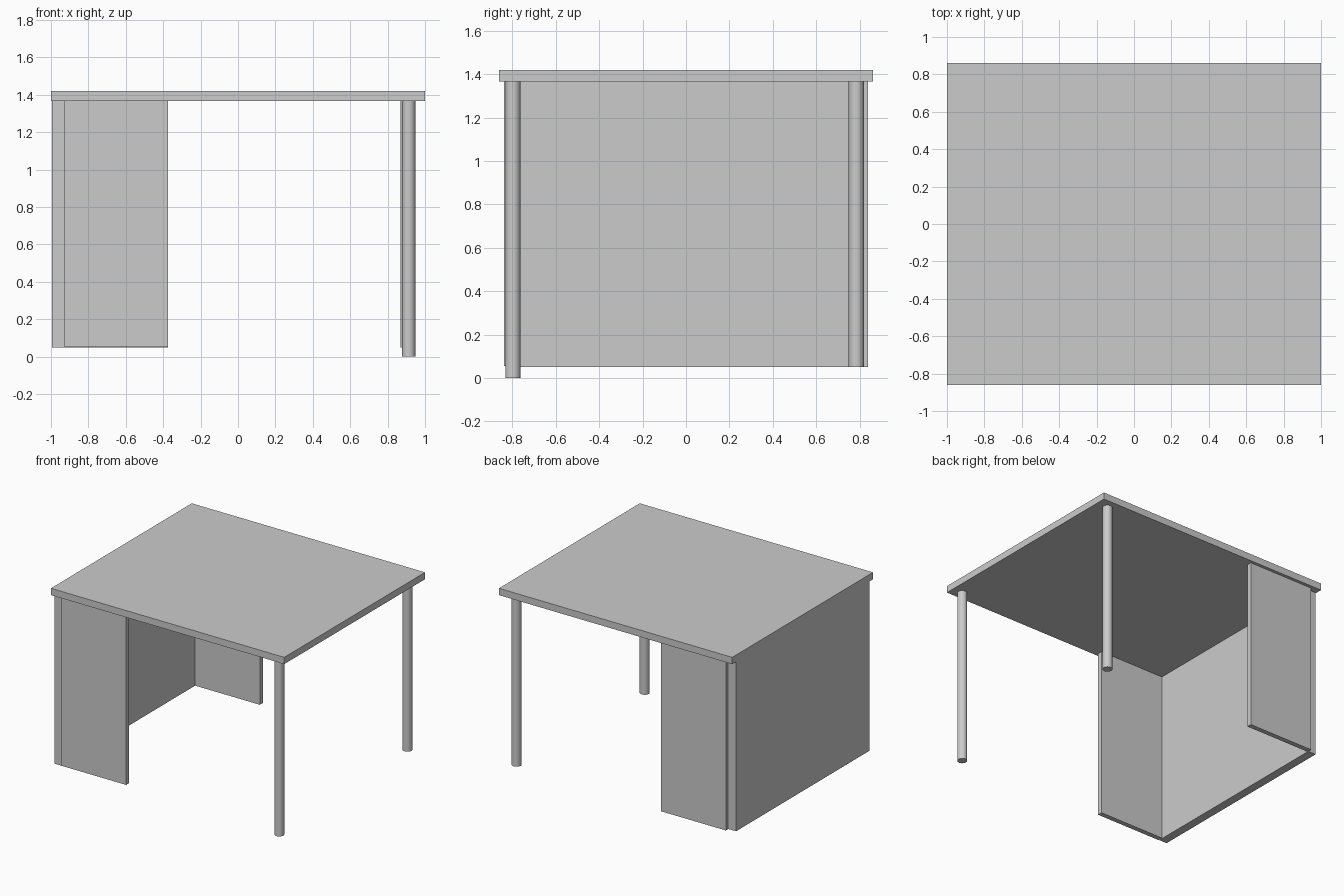
import bpy
import math

if "Cube" in bpy.data.objects:
    bpy.data.objects.remove(bpy.data.objects["Cube"])


def box(name, x, y, z):
    """Box from (min, max) ranges on each axis."""
    bpy.ops.mesh.primitive_cube_add(
        size=1, location=[(a + b) / 2 for a, b in (x, y, z)])
    ob = bpy.context.object
    ob.name = name
    ob.scale = [b - a for a, b in (x, y, z)]
    bpy.ops.object.transform_apply(location=False, rotation=False, scale=True)
    return ob


def leg(name, x, y, z0, z1, radius=0.035):
    """Smooth round leg between two heights."""
    bpy.ops.mesh.primitive_cylinder_add(
        vertices=32, radius=radius, depth=z1 - z0, location=(x, y, (z0 + z1) / 2))
    ob = bpy.context.object
    ob.name = name
    bpy.ops.object.shade_smooth_by_angle(angle=math.radians(40))
    return ob


UNDERSIDE = 1.367

# Table top
box("table_top", (-1, 1), (-0.862, 0.862), (UNDERSIDE, 1.42))

# Full-depth side panel with two short return panels
box("side_panel", (-0.995, -0.928), (-0.828, 0.808), (0.05, UNDERSIDE))
box("front_return_panel", (-0.928, -0.373), (-0.838, -0.80), (0.055, UNDERSIDE))
box("back_return_panel", (-0.928, -0.373), (0.80, 0.838), (0.05, UNDERSIDE))

# Round legs on the open side; the back one stops slightly short
leg("front_leg", 0.913, -0.798, 0.0, UNDERSIDE)
leg("back_leg", 0.903, 0.785, 0.05, UNDERSIDE)
